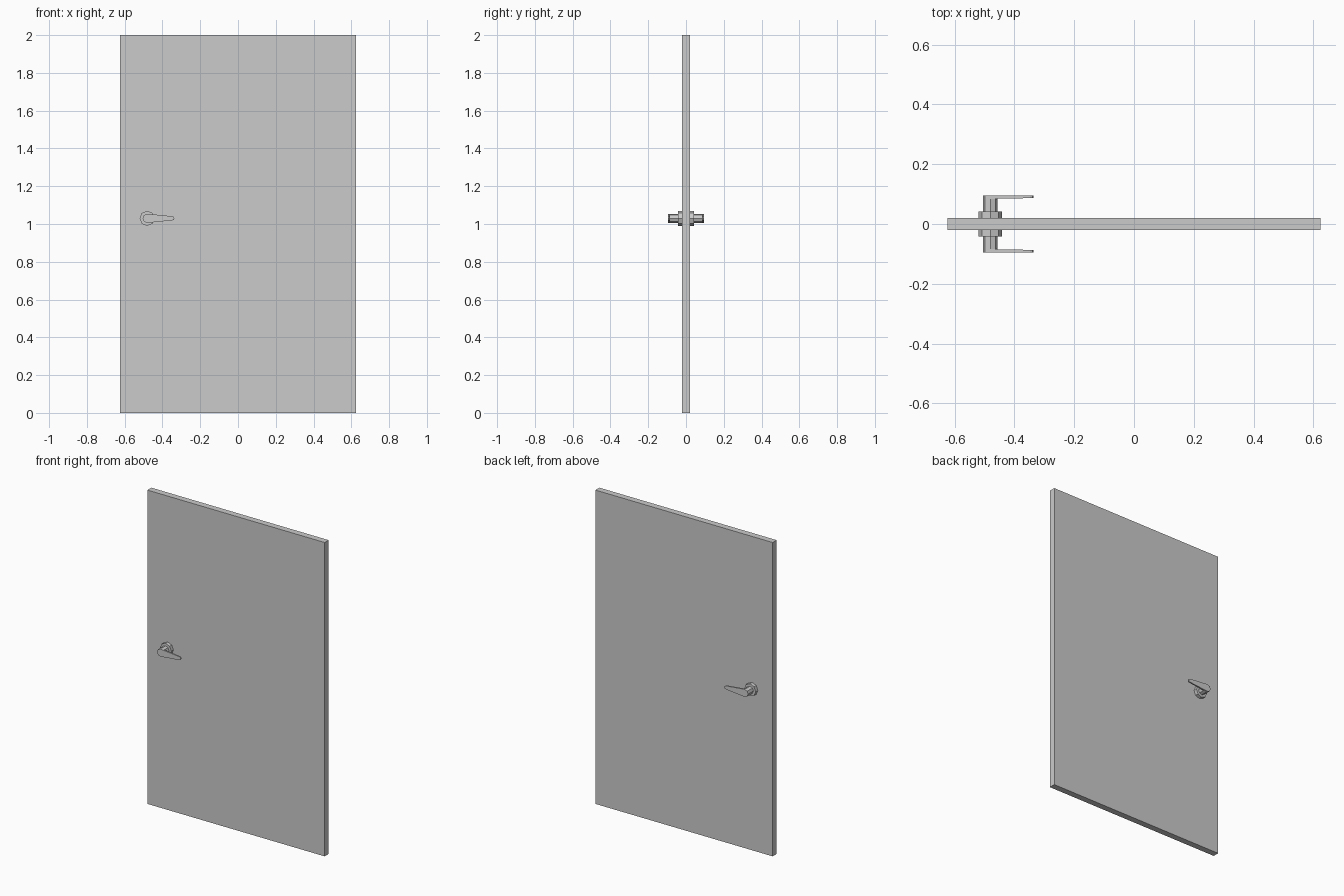
import bpy, bmesh, math

if "Cube" in bpy.data.objects:
    bpy.data.objects.remove(bpy.data.objects["Cube"])

HX, HZ = -0.481, 1.03  # handle axis


def make_object(name, bm):
    bmesh.ops.recalc_face_normals(bm, faces=bm.faces)
    mesh = bpy.data.meshes.new(name)
    bm.to_mesh(mesh)
    bm.free()
    obj = bpy.data.objects.new(name, mesh)
    bpy.context.collection.objects.link(obj)
    return obj


def prism(name, outline, outer, inner):
    """Extrude an x/z outline along y; inner(x) gives the back depth."""
    bm = bmesh.new()
    a = [bm.verts.new((x, outer, z)) for x, z in outline]
    b = [bm.verts.new((x, inner(x), z)) for x, z in outline]
    bm.faces.new(a)
    bm.faces.new(b[::-1])
    n = len(a)
    for i in range(n):
        bm.faces.new((a[i], b[i], b[(i + 1) % n], a[(i + 1) % n]))
    return make_object(name, bm)


def arc(cx, r, start, end, steps):
    angles = [math.radians(start + (end - start) * i / steps) for i in range(steps + 1)]
    return [(cx + r * math.cos(t), HZ + r * math.sin(t)) for t in angles]


# Door slab
bm = bmesh.new()
bmesh.ops.create_cube(bm, size=1)
for v in bm.verts:
    v.co.x *= 1.25
    v.co.y *= 0.04
    v.co.z = v.co.z * 2 + 1
make_object("door_panel", bm)

# Matching handle on each face: rosette, spindle and tapered lever
octagon = lambda r: arc(HX, r, 0, 360, 8)[:-1]
lever = arc(HX, 0.024, 90, 270, 4) + arc(-0.348, 0.011, -90, 90, 4)

for side, s in (("front", -1), ("back", 1)):
    prism(f"{side}_rosette", octagon(0.04), s * 0.042, lambda x: s * 0.019)
    prism(f"{side}_spindle", octagon(0.024), s * 0.086, lambda x: s * 0.041)
    prism(f"{side}_lever", lever, s * 0.095,
          lambda x: s * (0.084 + 0.02 * (x - HX)))
